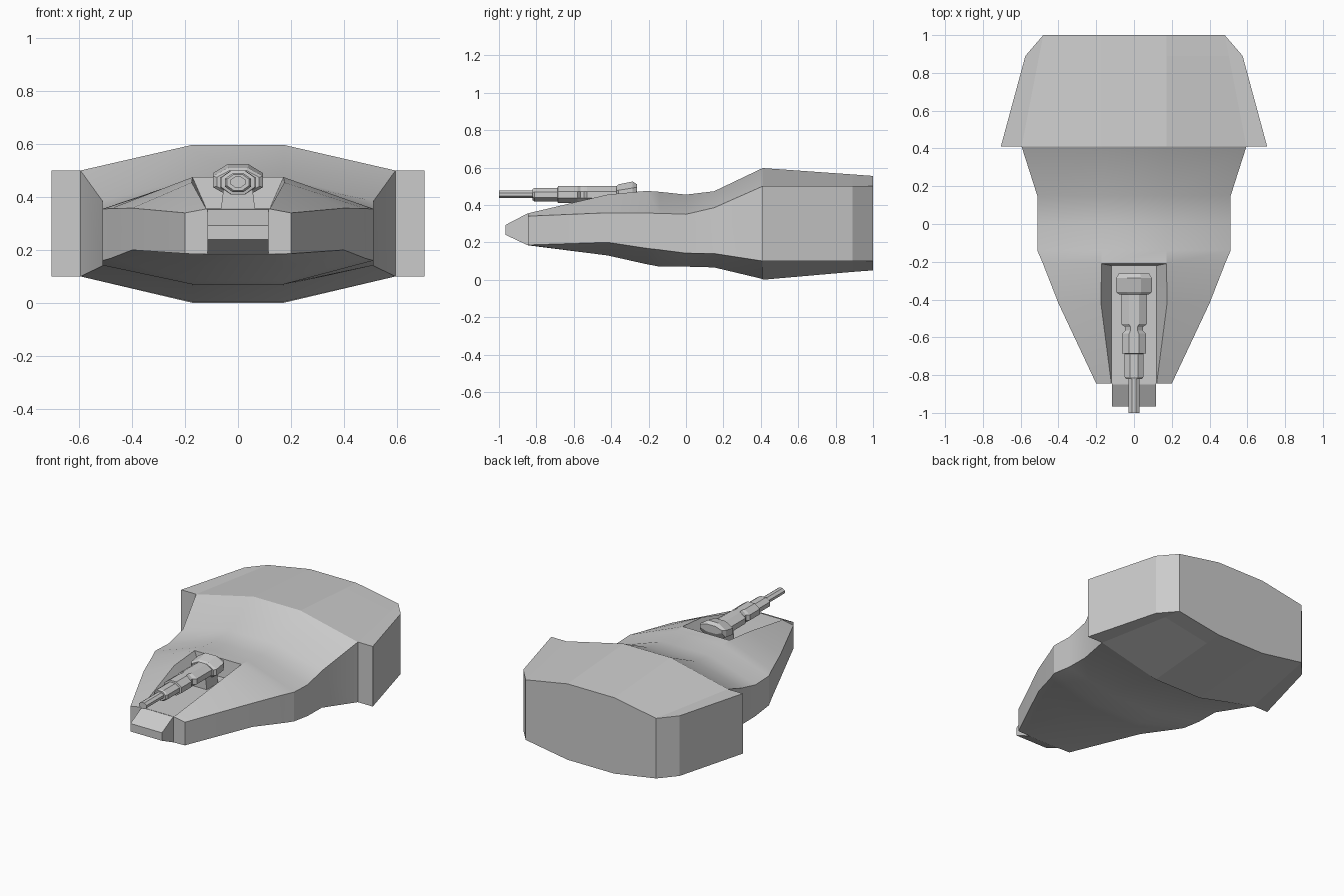
import bpy, bmesh

if "Cube" in bpy.data.objects:
    bpy.data.objects.remove(bpy.data.objects["Cube"])


def finish(bm, name, smooth=None):
    bmesh.ops.remove_doubles(bm, verts=bm.verts, dist=0.0005)
    bmesh.ops.recalc_face_normals(bm, faces=bm.faces)
    me = bpy.data.meshes.new(name)
    bm.to_mesh(me)
    bm.free()
    ob = bpy.data.objects.new(name, me)
    bpy.context.collection.objects.link(ob)
    if smooth:
        bpy.context.view_layer.objects.active = ob
        ob.select_set(True)
        bpy.ops.object.shade_smooth_by_angle(angle=smooth)
        ob.select_set(False)
    return ob


def loft(bm, rings, skip=lambda i, j: False, caps=(True, True)):
    """Skin a list of equal-length point rings."""
    vs = [[bm.verts.new(p) for p in r] for r in rings]
    n = len(vs[0])
    for i in range(len(vs) - 1):
        for j in range(n):
            if not skip(i, j):
                k = (j + 1) % n
                bm.faces.new((vs[i][j], vs[i][k], vs[i + 1][k], vs[i + 1][j]))
    if caps[0]:
        bm.faces.new(vs[0])
    if caps[1]:
        bm.faces.new(vs[-1])
    return vs


def mirrored(y, half):
    """Full ring from its right half, listed top to bottom."""
    return ([(x, y, z) for x, z in half] +
            [(-x, y, z) for x, z in reversed(half)])


# Front hull: y, top half-width, top z, side half-width, upper/lower side z, bottom z
stations = [
    (-0.845, 0.12, 0.355, 0.20, 0.34, 0.186, 0.184),
    (-0.42, 0.175, 0.455, 0.40, 0.358, 0.20, 0.13),
    (-0.21, 0.172, 0.475, 0.482, 0.356, 0.168, 0.083),
    (-0.14, 0.172, 0.47, 0.512, 0.355, 0.16, 0.07),
    (0.0, 0.172, 0.455, 0.512, 0.35, 0.142, 0.07),
    (0.15, 0.172, 0.473, 0.512, 0.385, 0.14, 0.066),
    (0.41, 0.172, 0.597, 0.595, 0.50, 0.10, 0.004),
]
bm = bmesh.new()
rings = [mirrored(y, [(xt, zt), (xs, zu), (xs, zl), (xt, zb)])
         for y, xt, zt, xs, zu, zl, zb in stations]
# leave the top strip open over the gun recess
v = loft(bm, rings, skip=lambda i, j: i < 2 and j == 7, caps=(True, False))

# Gun recess: floor, sloped sides and back wall
f1r, f1l, f2r, f2l = [bm.verts.new((x, y, 0.357)) for x, y in
                      ((0.12, -0.42), (-0.12, -0.42), (0.12, -0.22), (-0.12, -0.22))]
bm.faces.new((v[0][0], v[0][7], f1l, f1r))
bm.faces.new((f1r, f1l, f2l, f2r))
bm.faces.new((f2r, f2l, v[2][7], v[2][0]))
for a, b, j in ((f1r, f2r, 0), (f1l, f2l, 7)):
    bm.faces.new((v[0][j], a, v[1][j]))
    bm.faces.new((v[1][j], a, b, v[2][j]))
finish(bm, "front_hull", 0.33)

# Rear engine block: y, inner shoulder, outer side, top z, bottom z
bm = bmesh.new()
rings = []
for y, xi, xo, zt, zb in ((0.41, 0.595, 0.705, 0.597, 0.0),
                          (0.89, 0.502, 0.575, 0.563, 0.042),
                          (1.0, 0.48, 0.4805, 0.555, 0.05)):
    rings.append(mirrored(y, [(0.172, zt), (xi, 0.50), (xo, 0.50),
                              (xo, 0.10), (xi, 0.10), (0.172, zb)]))
loft(bm, rings)
finish(bm, "rear_block")

# Nose wedge
bm = bmesh.new()
profile = [(-0.82, 0.355), (-0.85, 0.353), (-0.965, 0.293),
           (-0.965, 0.24), (-0.85, 0.186), (-0.82, 0.186)]
loft(bm, [[(x, y, z) for y, z in profile] for x in (-0.116, 0.116)])
finish(bm, "nose")


def octagon(y, hx, z0, z1, c=0.3):
    """Chamfered rectangle ring at y."""
    d = c * (z1 - z0)
    e = c * 2 * hx
    return mirrored(y, [(hx - e, z1), (hx, z1 - d), (hx, z0 + d), (hx - e, z0)])


# Gun barrel and receiver, stepped octagons
bm = bmesh.new()
loft(bm, [octagon(*s) for s in (
    (-1.0, 0.028, 0.436, 0.477), (-0.82, 0.028, 0.436, 0.477),
    (-0.82, 0.042, 0.425, 0.485), (-0.81, 0.05, 0.418, 0.49),
    (-0.687, 0.05, 0.418, 0.49), (-0.685, 0.064, 0.41, 0.50),
    (-0.58, 0.064, 0.41, 0.50), (-0.565, 0.047, 0.41, 0.50),
    (-0.545, 0.047, 0.41, 0.50), (-0.53, 0.068, 0.41, 0.50),
    (-0.35, 0.068, 0.41, 0.50))])
finish(bm, "gun_barrel")

# Gun breech head
bm = bmesh.new()
loft(bm, [octagon(*s) for s in (
    (-0.372, 0.08, 0.415, 0.50), (-0.36, 0.094, 0.405, 0.51),
    (-0.285, 0.094, 0.41, 0.525), (-0.262, 0.08, 0.46, 0.51))])
finish(bm, "gun_breech")

# Gun mount post
bm = bmesh.new()
loft(bm, [[(x, y, z) for x, y in ((-h, -0.42), (h, -0.42), (h, -0.30), (-h, -0.30))]
          for h, z in ((0.065, 0.35), (0.055, 0.43))])
finish(bm, "gun_mount")
